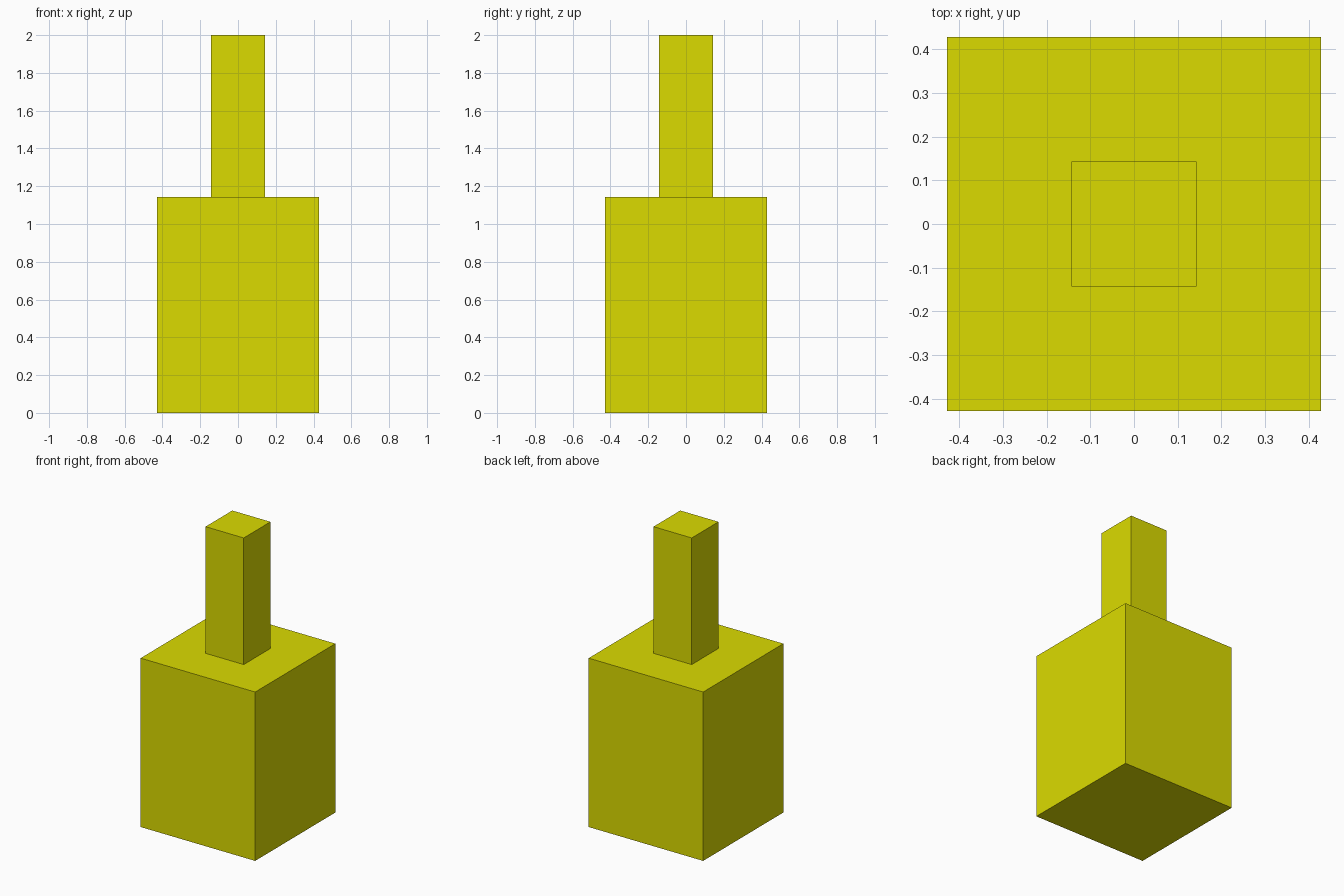
import bpy

if "Cube" in bpy.data.objects:
    bpy.data.objects.remove(bpy.data.objects["Cube"])

U = 1 / 7  # the model is laid out on a grid of sevenths

yellow = bpy.data.materials.new("yellow")
yellow.diffuse_color = (0.71, 0.71, 0.0, 1.0)
yellow.use_nodes = True
yellow.node_tree.nodes["Principled BSDF"].inputs["Base Color"].default_value = yellow.diffuse_color


def box(name, width, height, bottom):
    """Square upright block, centred on the z axis."""
    bpy.ops.mesh.primitive_cube_add(size=1, location=(0, 0, bottom + height / 2))
    obj = bpy.context.object
    obj.name = name
    obj.scale = (width, width, height)
    bpy.ops.object.transform_apply(location=False, rotation=False, scale=True)
    obj.data.materials.append(yellow)
    return obj


# Wide lower block
box("body", 6 * U, 8 * U, 0)

# Narrow post standing on the block
box("neck", 2 * U, 6 * U, 8 * U)
